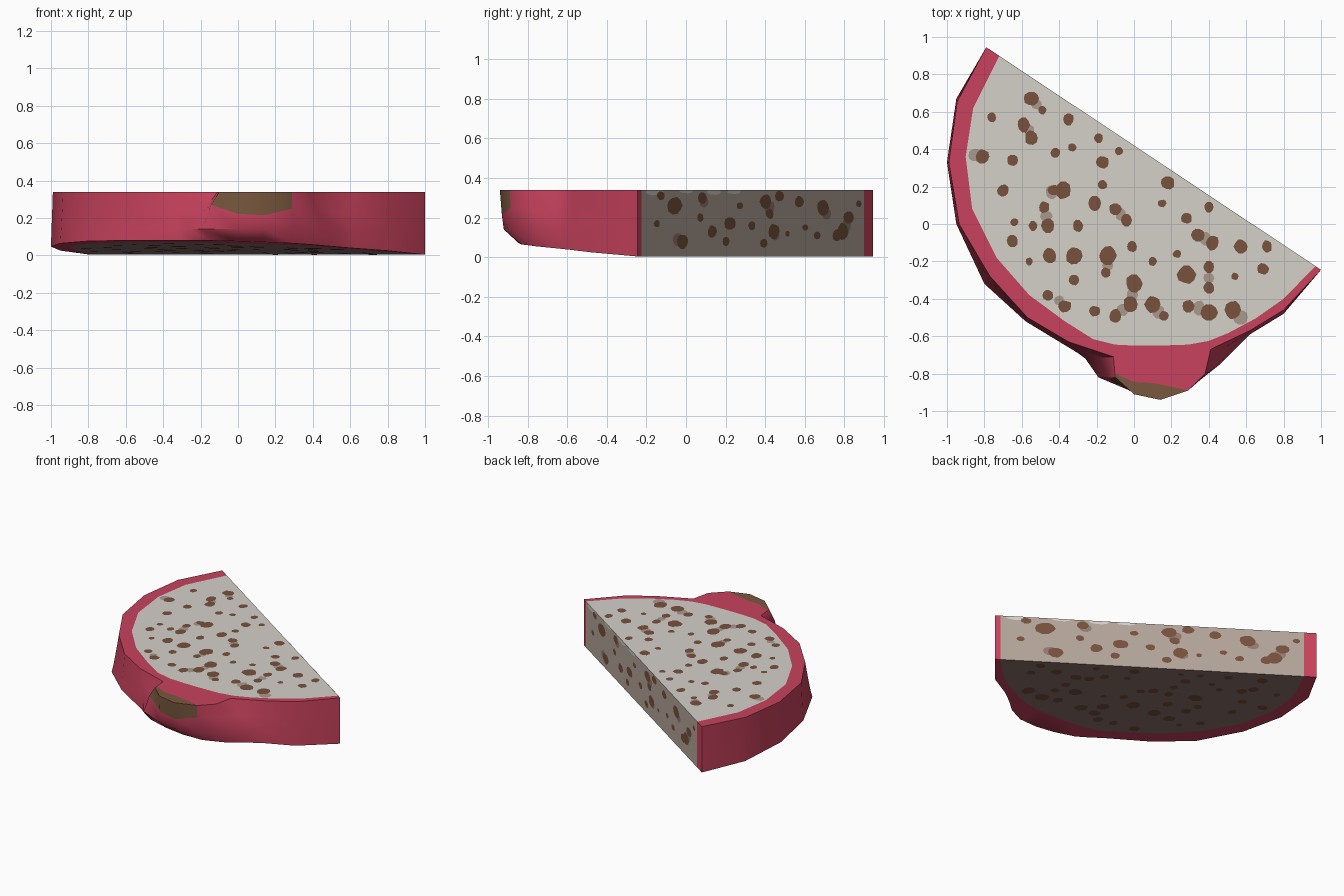
import bpy, bmesh, math, random
from mathutils import Vector

random.seed(4)
H = 0.34


def material(name, rgb):
    m = bpy.data.materials.new(name)
    lin = [((c / 255 + 0.055) / 1.055) ** 2.4 for c in rgb]
    m.diffuse_color = (*lin, 1)
    return m


RED = material("pink_red_skin", (200, 66, 93))
FLESH = material("pale_flesh", (213, 208, 201))
CUT = material("beige_side_flesh", (180, 166, 154))
UNDER = material("dull_under_flesh", (142, 114, 110))
SEED = material("brown_seed", (120, 81, 60))
FAINT = material("faint_seed", (168, 154, 141))
FAINT_CUT = material("faint_side_seed", (146, 122, 116))
TIP = material("olive_brown_tip", (120, 88, 62))


def make(name, verts, faces, mats, idx=None, solid=False):
    me = bpy.data.meshes.new(name)
    me.from_pydata(verts, [], faces)
    for m in mats:
        me.materials.append(m)
    if idx:
        for p, k in zip(me.polygons, idx):
            p.material_index = k
    ob = bpy.data.objects.new(name, me)
    bpy.context.collection.objects.link(ob)
    if solid:
        bm = bmesh.new()
        bm.from_mesh(me)
        bmesh.ops.recalc_face_normals(bm, faces=bm.faces)
        bm.to_mesh(me)
        bm.free()
    return ob


# Straight cut: start, direction and inward distance
A, B = Vector((-0.79, 0.945)), Vector((1.0, -0.245))
D = (B - A).normalized()
IN = Vector((D.y, -D.x))


def bottom_z(x, y):
    return 0.004 + 0.069 * max(0, (Vector((x, y)) - A).dot(IN))


# Outlines: flesh edge, rind at the top, rind at the bottom
inner = [(-.72, .8985), (-.86, .62), (-.90, .36), (-.865, .08), (-.735, -.18), (-.56, -.38),
         (-.37, -.52), (-.22, -.615), (-.1, -.645), (0, -.65), (.14, -.65), (.29, -.645),
         (.4, -.625), (.5, -.585), (.65, -.505), (.8, -.40), (.97, -.225)]
top = [(-.79, .945), (-.945, .655), (-.99, .33), (-.935, 0), (-.77, -.28), (-.57, -.50),
       (-.35, -.63), (-.11, -.71), (-.10, -.82), (0, -.91), (.14, -.94), (.29, -.89),
       (.38, -.80), (.41, -.67), (.62, -.57), (.80, -.46), (1, -.245)]
bot = [(-.79, .945), (-.95, .67), (-1, .33), (-.95, 0), (-.80, -.32), (-.58, -.52),
       (-.3, -.69), (-.24, -.735), (-.15, -.79), (0, -.83), (.14, -.845), (.29, -.83),
       (.42, -.76), (.52, -.67), (.62, -.59), (.80, -.48), (1, -.245)]


def lerp(a, b, t):
    return [tuple(p + (q - p) * t for p, q in zip(u, v)) for u, v in zip(a, b)]


mid = lerp(bot, top, 0.3)
mid[7:14] = [(-.26, -.72), (-.19, -.82), (0, -.90), (.14, -.92), (.29, -.88), (.46, -.75), (.56, -.65)]
high = lerp(mid, top, 0.5)
tip_z = {8: .27, 9: .222, 10: .215, 11: .25}

# Fruit slice: closed body with rind, overlapping scale and flesh
N = len(top)
verts = []
for ring, z in ((inner, H), (top, H), (high, .235), (mid, .14), (bot, None), (inner, None)):
    for i, (x, y) in enumerate(ring):
        h = bottom_z(x, y) if z is None else z
        verts.append((x, y, tip_z.get(i, h) if ring is high else h))
faces, idx = [], []
for r in range(5):
    for i in range(N - 1):
        a = r * N + i
        faces.append((a, a + 1, a + N + 1, a + N))
        idx.append(2 if r == 1 and 8 <= i <= 10 else 0)
for c in (0, N - 1):
    faces.append([r * N + c for r in range(6)])
    idx.append(0)
faces += [list(range(N)), list(range(5 * N, 6 * N)), (0, N - 1, 6 * N - 1, 5 * N)]
idx += [1, 3, 4]
body = make("fruit_slice", verts, faces, [RED, FLESH, TIP, UNDER, CUT], idx, True)
bpy.context.view_layer.objects.active = body
body.select_set(True)
bpy.ops.object.shade_smooth_by_angle(angle=math.radians(45))

# Brown edge of the scale on the top face
rim = [(-.1, -.80), (-.10, -.82), (0, -.91), (.14, -.94), (.29, -.89), (.2, -.87), (.1, -.85), (0, -.845)]
make("scale_tip_top", [(x, y, H + .002) for x, y in rim], [list(range(len(rim)))], [TIP])

# Seeds: irregular flat spots on each cut surface
seeds = [(-.55, .67, .038), (-.76, .57, .025), (-.59, .53, .037), (-.55, .46, .037), (-.35, .56, .03),
         (-.19, .46, .025), (-.42, .38, .025), (-.33, .41, .022), (-.17, .33, .035), (-.08, .39, .02),
         (-.81, .36, .035), (-.65, .34, .03), (-.70, .18, .03), (-.38, .18, .047), (-.17, .21, .025),
         (-.21, .11, .035), (-.10, .08, .034), (-.48, .09, .03), (-.46, -.01, .035), (-.30, -.01, .03),
         (-.04, .02, .03), (.18, .22, .035), (.15, .11, .022), (.28, .03, .03), (.40, .09, .025),
         (.34, -.06, .035), (.42, -.10, .037), (.57, -.12, .037), (.71, -.12, .03), (.69, -.24, .03),
         (-.65, -.09, .03), (-.56, -.2, .022), (-.45, -.17, .037), (-.32, -.17, .048), (-.14, -.17, .048),
         (-.01, -.12, .028), (.10, -.2, .022), (.28, -.27, .046), (.40, -.34, .03), (.40, -.23, .032),
         (0, -.32, .042), (-.02, -.43, .042), (.10, -.43, .045), (.29, -.44, .034), (.40, -.475, .046),
         (.53, -.46, .047), (-.37, -.44, .034), (-.10, -.49, .034), (-.21, -.465, .028)]
small = [(.16, -.49, .028), (-.15, -.26, .024), (-.64, .01, .02), (-.54, -.01, .024), (-.46, -.38, .028),
         (-.32, -.3, .026), (.23, -.16, .022), (.54, -.28, .02), (-.49, .61, .024), (-.43, .18, .03)]
faint = [(-.52, .64, .03), (-.56, .50, .03), (-.85, .37, .035), (-.47, .04, .03), (-.44, .17, .036),
         (-.07, .05, .03), (.38, -.08, .035), (-.01, -.38, .032), (.40, -.29, .032), (-.14, -.22, .03),
         (.13, -.47, .038), (.35, -.45, .035), (.57, -.50, .04), (-.4, -.41, .025), (-.06, -.46, .03)]
side = [(-.13, .31, .022), (-.06, .26, .044), (-.15, .17, .017), (-.02, .08, .034), (.07, .2, .02),
        (.08, .3, .026), (.13, .13, .028), (.22, .17, .033), (.2, .08, .023), (.27, .26, .019),
        (.33, .16, .022), (.4, .28, .036), (.42, .22, .026), (.39, .07, .022), (.44, .13, .033),
        (.47, .31, .026), (.51, .12, .014), (.57, .28, .028), (.6, .15, .017), (.69, .25, .04),
        (.66, .11, .02), (.76, .11, .028), (.82, .2, .032), (.79, .13, .038), (.87, .27, .017)]
faint_side = [(-.04, .09, .03), (.09, .28, .026), (.42, .255, .03), (.71, .22, .028),
              (.81, .165, .03), (.45, .11, .025)]


def spots(name, items, place, mat, stretch=1.0, n=10):
    v, f = [], []
    for u, w, r in items:
        f.append(list(range(len(v), len(v) + n)))
        sx, sy = random.uniform(.88, 1.08) * stretch, random.uniform(.92, 1.15)
        for k in range(n):
            a = 2 * math.pi * k / n
            q = r * random.uniform(.92, 1.1)
            v.append(place(u, w, q * sx * math.cos(a), q * sy * math.sin(a)))
    make(name, v, f, [mat])


def on_top(lift):
    return lambda u, w, a, b: (u + a, w + b, H + lift)


def on_bottom(u, w, a, b):
    return (u + a, w - b, bottom_z(u + a, w - b) - .003)


def on_cut(lift):
    def place(u, w, a, b):
        p = A + D * ((u - A.y) / D.y - a) - IN * lift
        return (p.x, p.y, min(w - b, H))
    return place


spots("faint_top_seeds", faint, on_top(.001), FAINT)
spots("top_seeds", seeds + small, on_top(.003), SEED)
spots("bottom_seeds", seeds, on_bottom, SEED)
spots("faint_side_seeds", faint_side, on_cut(.001), FAINT_CUT, 1.5)
spots("side_seeds", side, on_cut(.003), SEED, 1.5)

# Pale flecks along the upper edge of the straight cut
flecks = [(-.16, .33, .016), (0, .334, .012), (.14, .33, .014), (.24, .332, .012)]
spots("side_edge_flecks", flecks, on_cut(.0015), FLESH, 5)
